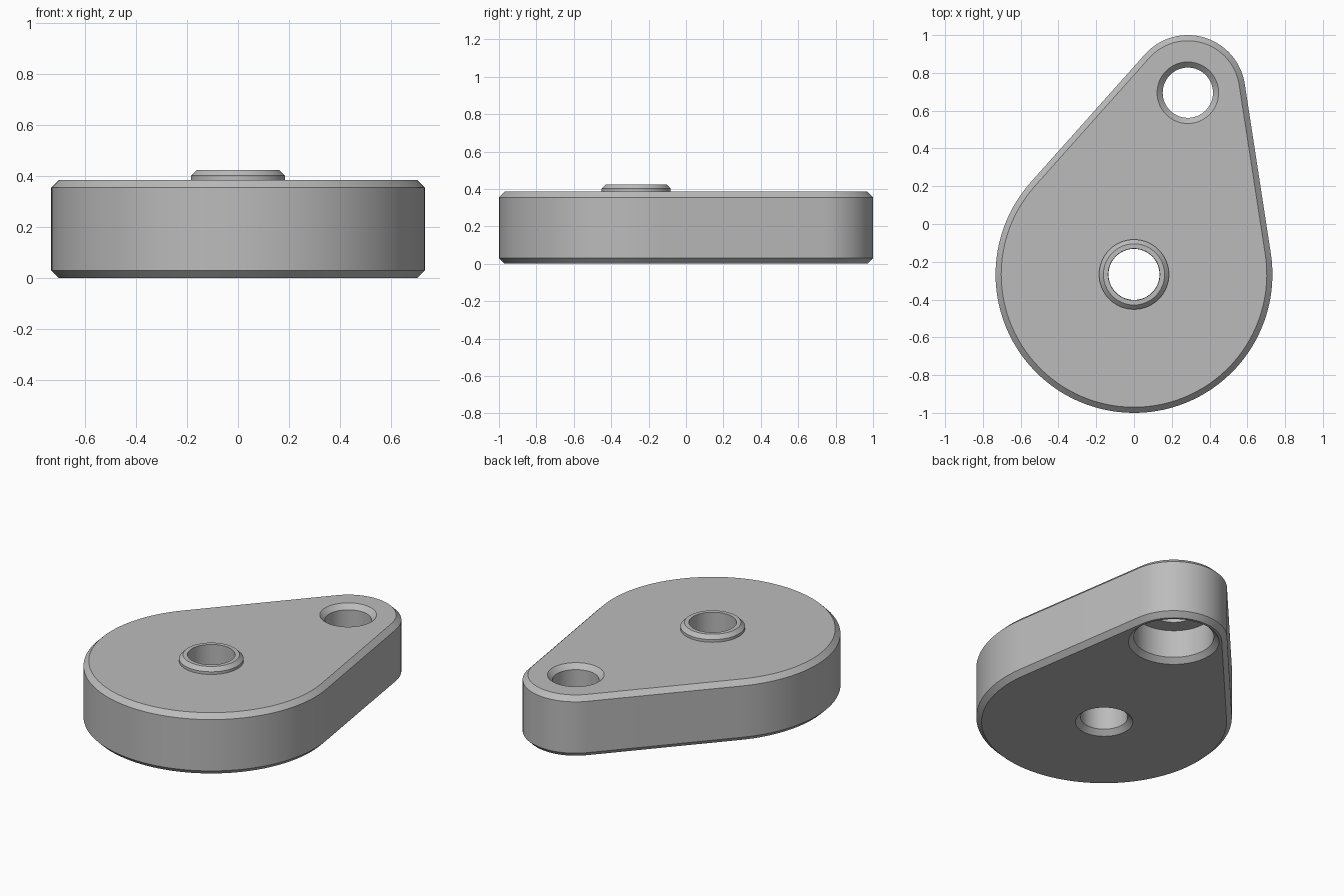
import bpy, bmesh
from math import cos, sin, acos, atan2, hypot, pi, radians

cube = bpy.data.objects.get("Cube")
if cube:
    bpy.data.objects.remove(cube, do_unlink=True)

grey = bpy.data.materials.new("plain grey")
grey.use_nodes = True
grey.diffuse_color = (0.5, 0.5, 0.5, 1)
grey.node_tree.nodes["Principled BSDF"].inputs["Base Color"].default_value = (0.5, 0.5, 0.5, 1)

BIG, BIG_R = (0, -0.267), 0.733
SMALL, SMALL_R = (0.285, 0.695), 0.305
HEIGHT, BEVEL = 0.385, 0.03


def arc(centre, radius, start, end, steps):
    angles = [start + (end - start) * i / steps for i in range(steps + 1)]
    return [(centre[0] + radius * cos(a), centre[1] + radius * sin(a)) for a in angles]


def teardrop(inset):
    """Outline of two circles joined by their outer tangents."""
    dx, dy = SMALL[0] - BIG[0], SMALL[1] - BIG[1]
    axis = atan2(dy, dx)
    spread = acos((BIG_R - SMALL_R) / hypot(dx, dy))
    return (arc(SMALL, SMALL_R - inset, axis - spread, axis + spread, 32)
            + arc(BIG, BIG_R - inset, axis + spread, axis - spread + 2 * pi, 72))


def loft(name, rings):
    """Closed solid through a stack of (outline, z) rings."""
    bm = bmesh.new()
    loops = [[bm.verts.new((x, y, z)) for x, y in outline] for outline, z in rings]
    for low, high in zip(loops, loops[1:]):
        for i in range(len(low)):
            j = (i + 1) % len(low)
            bm.faces.new((low[i], low[j], high[j], high[i]))
    bm.faces.new(loops[0][::-1])
    bm.faces.new(loops[-1])
    mesh = bpy.data.meshes.new(name)
    bm.to_mesh(mesh)
    bm.free()
    mesh.materials.append(grey)
    obj = bpy.data.objects.new(name, mesh)
    bpy.context.collection.objects.link(obj)
    return obj


def lathe(name, centre, profile):
    return loft(name, [(arc(centre, r, 0, 2 * pi, 64)[:-1], z) for r, z in profile])


# Bevelled teardrop body
body = loft("teardrop_body", [(teardrop(BEVEL), 0), (teardrop(0), BEVEL),
                              (teardrop(0), HEIGHT - BEVEL), (teardrop(BEVEL), HEIGHT)])

# Raised collar, bore and counterbored bolt hole
collar = lathe("collar", BIG, [(0.185, 0.2), (0.185, 0.402), (0.162, 0.425)])
bore = lathe("bore_cutter", BIG, [(0.185, -0.02), (0.135, 0.03), (0.137, 0.5)])
bolt_hole = lathe("bolt_hole_cutter", SMALL, [(0.133, 0.1), (0.133, HEIGHT - BEVEL),
                                              (0.183, HEIGHT + 0.02)])
pocket = lathe("pocket_cutter", SMALL, [(0.28, -0.02), (0.23, 0.03), (0.23, 0.205)])

# Combine the solids
tools = [(collar, 'UNION'), (bore, 'DIFFERENCE'),
         (bolt_hole, 'DIFFERENCE'), (pocket, 'DIFFERENCE')]
for tool, operation in tools:
    tool.hide_render = True
    mod = body.modifiers.new(tool.name, 'BOOLEAN')
    mod.operation, mod.object, mod.solver = operation, tool, 'EXACT'

graph = bpy.context.evaluated_depsgraph_get()
result = bpy.data.meshes.new_from_object(body.evaluated_get(graph))
body.modifiers.clear()
body.data = result
for tool, _ in tools:
    bpy.data.objects.remove(tool, do_unlink=True)

# Smooth walls with crisp bevel edges
bpy.ops.object.select_all(action='DESELECT')
body.select_set(True)
bpy.context.view_layer.objects.active = body
bpy.ops.object.shade_smooth_by_angle(angle=radians(25))
